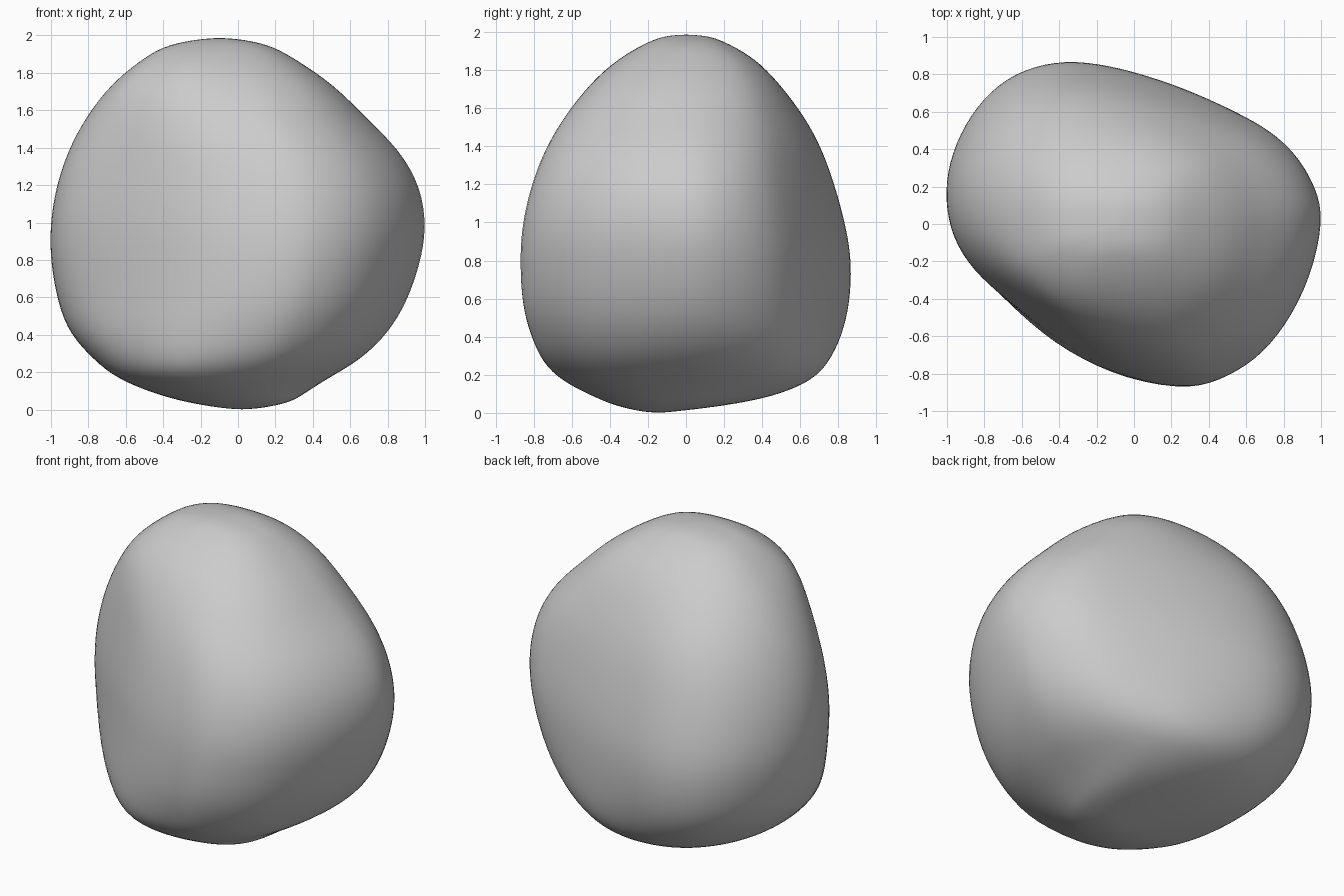
import bpy, bmesh, math

cube = bpy.data.objects.get("Cube")
if cube:
    bpy.data.objects.remove(cube, do_unlink=True)

# Widest plan outline, counter-clockwise
PLAN = [(1.0, .02), (.965, .2), (.89, .345), (.77, .475), (.6, .58), (.35, .695),
        (.1, .785), (-.13, .845), (-.36, .87), (-.58, .825), (-.76, .715), (-.9, .535),
        (-.98, .335), (-1, .14), (-.96, -.06), (-.85, -.24), (-.67, -.405), (-.4, -.615),
        (-.1, -.79), (.25, -.87), (.46, -.83), (.65, -.72), (.805, -.54), (.935, -.28)]

# Levels: height, x min, x max, y min, y max
LEVELS = [(.008, -.09, .13, -.24, -.05), (.04, -.27, .27, -.37, .2),
          (.09, -.45, .36, -.49, .45), (.17, -.64, .485, -.645, .645),
          (.27, -.77, .65, -.755, .755), (.41, -.895, .795, -.82, .825),
          (.58, -.96, .90, -.86, .86), (.78, -.995, .97, -.87, .867),
          (.97, -1, 1, -.86, .84), (1.18, -.97, .97, -.815, .785),
          (1.38, -.905, .86, -.74, .715), (1.56, -.81, .685, -.635, .62),
          (1.73, -.68, .51, -.50, .49), (1.855, -.53, .33, -.355, .36),
          (1.935, -.40, .19, -.22, .225), (1.97, -.26, .06, -.135, .14),
          (1.983, -.17, -.03, -.07, .07)]


def tighten(points):
    """Push inner points outward so that the subdivided curve passes through them."""
    inner = [tuple(b - (a - 2 * b + c) / 6 for a, b, c in zip(*trio))
             for trio in zip(points, points[1:], points[2:])]
    return [points[0]] + inner + [points[-1]]


def ring(bm, level):
    """Plan outline fitted to a level, turning into a squarish oval at top and bottom."""
    z, x0, x1, y0, y1 = level
    gain, power = (2.2, 2.15) if z < .95 else (1.6, 2.45)
    blend = min(1, gain * abs(z - .95) ** 3)
    shape = []
    for px, py in PLAN:
        py /= .87
        a = math.atan2(py, px)
        c, s = math.cos(a), math.sin(a)
        r = (abs(c) ** power + abs(s) ** power) ** (-1 / power)
        shape.append((px + (r * c - px) * blend, py + (r * s - py) * blend))
    closed = tighten([shape[-1]] + shape + [shape[0]])[1:-1]
    return [bm.verts.new(((x0 + x1) / 2 + u * (x1 - x0) / 2,
                          (y0 + y1) / 2 + v * (y1 - y0) / 2, z)) for u, v in closed]


# Loft the boulder through its levels and close both ends
bm = bmesh.new()
rings = [ring(bm, lv) for lv in tighten(LEVELS)]
n = len(PLAN)
for low, high in zip(rings, rings[1:]):
    for i in range(n):
        j = (i + 1) % n
        bm.faces.new((low[i], low[j], high[j], high[i]))
bottom = bm.verts.new((.02, -.145, 0))
top = bm.verts.new((-.1, 0, 1.987))
for i in range(n):
    j = (i + 1) % n
    bm.faces.new((rings[0][j], rings[0][i], bottom))
    bm.faces.new((rings[-1][i], rings[-1][j], top))
for f in bm.faces:
    f.smooth = True
mesh = bpy.data.meshes.new("boulder")
bm.to_mesh(mesh)
bm.free()
boulder = bpy.data.objects.new("boulder", mesh)
bpy.context.collection.objects.link(boulder)

# Smooth stone surface
sub = boulder.modifiers.new("smooth", "SUBSURF")
sub.levels = sub.render_levels = 2

# Plain grey stone
stone = bpy.data.materials.new("grey stone")
stone.use_nodes = True
colour = (.6, .6, .6, 1)
stone.diffuse_color = colour
stone.node_tree.nodes["Principled BSDF"].inputs["Base Color"].default_value = colour
mesh.materials.append(stone)
